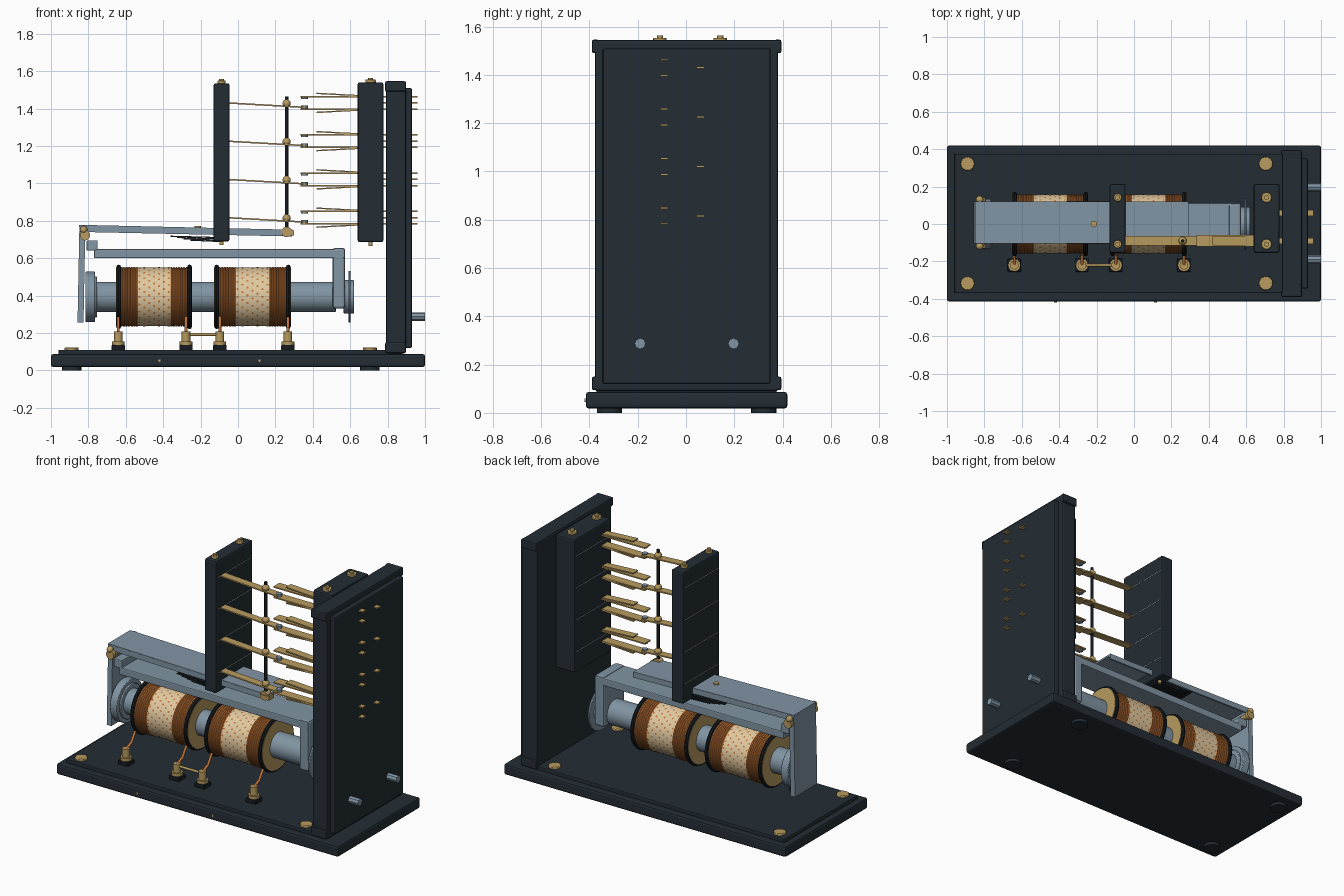
import bpy, math
from mathutils import Vector

old = bpy.data.objects.get("Cube")
if old:
    bpy.data.objects.remove(old)


def material(name, rgb, metal=0.0):
    m = bpy.data.materials.new(name)
    m.use_nodes = True
    col = (*rgb, 1)
    m.diffuse_color = col
    m.node_tree.nodes["Principled BSDF"].inputs["Base Color"].default_value = col
    return m


DARK = material("dark slate", (0.017, 0.026, 0.035))
BLACK = material("black", (0.008, 0.011, 0.014))
BRASS = material("brass", (0.48, 0.33, 0.115))
STEEL = material("steel", (0.22, 0.30, 0.37))
COPPER = material("copper", (0.56, 0.18, 0.04))
CREAM = material("cream", (0.74, 0.58, 0.35))
PALE = material("pale seam", (0.7, 0.72, 0.74))


def finish(o, name, mat, bevel=0.0, smooth=False):
    o.name = name
    o.data.materials.append(mat)
    if smooth:
        bpy.ops.object.shade_smooth_by_angle(angle=math.radians(40))
    if bevel:
        b = o.modifiers.new("bevel", "BEVEL")
        b.width, b.segments = bevel, 2
    return o


def box(name, x, y, z, mat, bevel=0.0, tilt=0.0):
    """Box from (low, high) ranges, optionally tilted about y."""
    c = [sum(r) / 2 for r in (x, y, z)]
    bpy.ops.mesh.primitive_cube_add(size=1, location=c, rotation=(0, tilt, 0))
    o = bpy.context.object
    for v in o.data.vertices:
        for i, r in enumerate((x, y, z)):
            v.co[i] *= r[1] - r[0]
    return finish(o, name, mat, bevel)


def rod(name, a, b, r, mat, sides=24, bevel=0.0):
    """Cylinder between two points."""
    a, b = Vector(a), Vector(b)
    rot = (b - a).to_track_quat("Z", "Y").to_euler()
    bpy.ops.mesh.primitive_cylinder_add(vertices=sides, radius=r, depth=(b - a).length,
                                        location=(a + b) / 2, rotation=rot)
    return finish(bpy.context.object, name, mat, bevel, sides > 8)


def ring(name, x, z, major, minor, mat):
    bpy.ops.mesh.primitive_torus_add(major_radius=major, minor_radius=minor, major_segments=40,
                                     minor_segments=8, location=(x, 0, z),
                                     rotation=(0, math.pi / 2, 0))
    return finish(bpy.context.object, name, mat, smooth=True)


def ball(name, p, r, mat):
    bpy.ops.mesh.primitive_uv_sphere_add(segments=16, ring_count=8, radius=r, location=p)
    return finish(bpy.context.object, name, mat, smooth=True)


def strip(name, a, b, y, width, thick, mat):
    """Flat spring leaf running from (x, z) a to (x, z) b."""
    length = math.dist(a, b)
    cx, cz = (a[0] + b[0]) / 2, (a[1] + b[1]) / 2
    return box(name, (cx - length / 2, cx + length / 2), (y - width / 2, y + width / 2),
               (cz - thick / 2, cz + thick / 2), mat,
               tilt=-math.atan2(b[1] - a[1], b[0] - a[0]))


# Base with feet and corner screws
box("base", (-1, 1), (-0.415, 0.42), (0.018, 0.087), DARK, 0.012)
box("base_step", (-0.96, 0.88), (-0.37, 0.375), (0.08, 0.11), DARK, 0.006)
for x in (-0.89, 0.705):
    for y in (-0.317, 0.322):
        rod("foot", (x, y, 0), (x, y, 0.02), 0.052, DARK)
        rod("base_screw", (x, y, 0.105), (x, y, 0.123), 0.037, BRASS, 16, 0.004)
for x in (-0.42, 0.115):
    rod("base_pin", (x, -0.41, 0.052), (x, -0.42, 0.052), 0.007, BRASS, 12)

# Upright back panel
box("panel", (0.79, 0.898), (-0.378, 0.382), (0.09, 1.545), DARK, 0.01)
box("panel_cover", (0.89, 0.93), (-0.345, 0.35), (0.12, 1.51), DARK, 0.008)
for y in (-0.375, 0.38):
    for z in (0.122, 1.518):
        box("panel_corner", (0.787, 0.898), (y - 0.015, y + 0.015), (z - 0.028, z + 0.028),
            DARK, 0.008)
for y in (-0.19, 0.197):
    rod("panel_terminal", (0.92, y, 0.287), (1, y, 0.287), 0.023, STEEL, 8)

# Spring blocks
for name, x, z in (("contact_block", (0.64, 0.777), (0.685, 1.54)),
                   ("moving_block", (-0.13, -0.045), (0.69, 1.535))):
    box(name, x, (-0.155, 0.215), z, DARK, 0.01)
    cx = sum(x) / 2
    r = 0.028 if cx > 0 else 0.022
    for y in (-0.108, 0.142):
        rod("block_screw", (cx, y, z[1] - 0.01), (cx, y, z[1] + 0.014), r, BRASS, 16, 0.003)
        rod("block_screw_tip", (cx, y, z[1]), (cx, y, z[1] + 0.024), 0.013, BRASS, 12)
        rod("block_stud", (cx, y, z[0] - 0.02), (cx, y, z[0] + 0.01), 0.011, BRASS, 12)

# Four contact levels
SY = -0.09
for i in range(4):
    z = 1.43 - 0.2045 * i
    for name, x in (("moving_seam", (-0.131, -0.044)), ("contact_seam", (0.639, 0.65))):
        box(name, x, (-0.14, 0.2), (z - 0.001, z + 0.001), PALE)
    strip("moving_spring", (-0.06, z), (0.36, z - 0.024), SY, 0.05, 0.008, BRASS)
    for s in (-1, 1):
        zf = z + 0.033 * s
        strip("fixed_spring", (0.335, zf), (0.66, zf), SY, 0.06, 0.008, BRASS)
        strip("backing_spring", (0.42, zf + 0.018 * s), (0.66, zf + 0.005 * s), SY, 0.05,
              0.007, BRASS)
        rod("fixed_contact", (0.355, SY, zf), (0.355, SY, zf - 0.011 * s), 0.018, STEEL, 12)
        box("spring_tail", (0.77, 0.96), (SY - 0.016, SY + 0.016), (zf - 0.004, zf + 0.004), BRASS)
    rod("moving_contact", (0.355, SY, z - 0.034), (0.355, SY, z - 0.013), 0.018, STEEL, 12)
    box("common_tail", (0.77, 0.96), (0.044, 0.076), (z - 0.004, z + 0.004), BRASS)
    ball("rod_collar", (0.26, SY, z - 0.003), 0.022, BRASS)

# Lifting rod
rod("lifting_rod", (0.26, SY, 0.72), (0.26, SY, 1.465), 0.009, BLACK, 12)
rod("rod_foot", (0.26, SY - 0.02, 0.74), (0.26, SY + 0.02, 0.74), 0.028, BRASS, 16)
box("rod_bracket", (0.235, 0.3), (SY - 0.025, SY + 0.025), (0.722, 0.748), BRASS)

# Rocking armature: channel arm, hanging leg and pivot
strip("arm_top", (-0.85, 0.772), (0.29, 0.746), 0.008, 0.225, 0.012, STEEL)
for y in (-0.099, 0.115):
    strip("arm_flange", (-0.84, 0.757), (0.29, 0.733), y, 0.012, 0.034, STEEL)
strip("armature_leg", (-0.842, 0.255), (-0.832, 0.775), 0.008, 0.225, 0.032, STEEL)
rod("pivot_pin", (-0.818, -0.13, 0.722), (-0.818, 0.142, 0.722), 0.02, BRASS, 16)
for y in (-0.118, 0.13):
    rod("pivot_nut", (-0.818, y - 0.012, 0.722), (-0.818, y + 0.012, 0.722), 0.028, BRASS, 12)
    ball("pivot_knob", (-0.825, y, 0.752), 0.02, BRASS)
rod("arm_screw", (-0.215, 0, 0.75), (-0.215, 0, 0.772), 0.017, BRASS, 16)
for i in range(4):
    strip("damper_leaf", (-0.36 + 0.035 * i, 0.717 - 0.007 * i),
          (-0.1, 0.71 - 0.007 * i), 0.008, 0.23, 0.006, BLACK)

# Fixed yoke and magnet core
CZ = 0.393
box("yoke_bar", (-0.77, 0.57), (-0.105, 0.112), (0.6, 0.648), STEEL, 0.006)
box("yoke_step", (-0.81, -0.75), (-0.105, 0.112), (0.64, 0.695), STEEL, 0.006)
box("yoke_leg", (0.505, 0.573), (-0.105, 0.112), (0.33, 0.655), STEEL, 0.015)
for name, x, r in (("core", (-0.78, 0.525), 0.08), ("pole_disc", (-0.815, -0.765), 0.135),
                   ("pole_collar", (-0.77, -0.755), 0.11), ("core_nut", (0.565, 0.62), 0.09),
                   ("core_washer", (0.59, 0.602), 0.138)):
    rod(name, (x[0], 0, CZ), (x[1], 0, CZ), r, STEEL, 40, 0.004)

# Coils: dark cheeks with brass faces, copper turns, speckled cream wrap
for x0, x1 in ((-0.652, -0.245), (-0.128, 0.283)):
    for x, s in ((x0, 1), (x1, -1)):
        rod("cheek", (x + 0.005 * s, 0, CZ), (x + 0.022 * s, 0, CZ), 0.163, BLACK, 40)
        ring("cheek_rim", x + 0.014 * s, CZ, 0.16, 0.0125, BLACK)
        rod("cheek_face", (x, 0, CZ), (x + 0.008 * s, 0, CZ), 0.158, BRASS, 40)
        rod("winding", (x + 0.02 * s, 0, CZ), (x + 0.12 * s, 0, CZ), 0.152, COPPER, 40)
        for k in range(7):
            ring("copper_turn", x + (0.03 + 0.0135 * k) * s, CZ, 0.152, 0.0075, COPPER)
    w0, w1 = x0 + 0.113, x1 - 0.113
    rod("wrap", (w0, 0, CZ), (w1, 0, CZ), 0.157, CREAM, 48)

    # One mesh of small plates spiralling round the wrap
    verts, faces = [], []
    for col in range(7):
        for row in range(24):
            t = (row + col * 0.4) * math.tau / 24
            cx = w0 + 0.012 + (w1 - w0 - 0.024) * col / 6
            n = Vector((0, math.cos(t), math.sin(t)))
            u = Vector((0, -n.z, n.y))
            first = len(verts)
            for k in range(6):
                a = k * math.tau / 6
                p = Vector((cx, 0, CZ)) + n * 0.159
                verts.append(p + Vector((0.0065 * math.cos(a), 0, 0)) + u * 0.0065 * math.sin(a))
            faces.append(range(first, first + 6))
    mesh = bpy.data.meshes.new("wrap_dots")
    mesh.from_pydata(verts, [], [tuple(f) for f in faces])
    mesh.materials.append(COPPER)
    dots = bpy.data.objects.new("wrap_dots", mesh)
    bpy.context.collection.objects.link(dots)

# Coil terminals with lead wires and link bar
TY = -0.22
for x in (-0.64, -0.278, -0.097, 0.267):
    box("terminal_base", (x - 0.036, x + 0.036), (TY - 0.036, TY + 0.036), (0.105, 0.136), BLACK, 0.006)
    rod("terminal_nut", (x, TY, 0.136), (x, TY, 0.155), 0.034, BRASS, 12)
    rod("terminal_post", (x, TY, 0.15), (x, TY, 0.208), 0.023, BRASS, 16)
    rod("lead_wire", (x, TY, 0.2), (x, -0.165, 0.225), 0.008, COPPER, 10)
    rod("lead_wire_end", (x, -0.165, 0.225), (x, -0.125, 0.285), 0.008, COPPER, 10)
rod("link_bar", (-0.278, TY, 0.192), (-0.097, TY, 0.192), 0.008, BRASS, 12)
